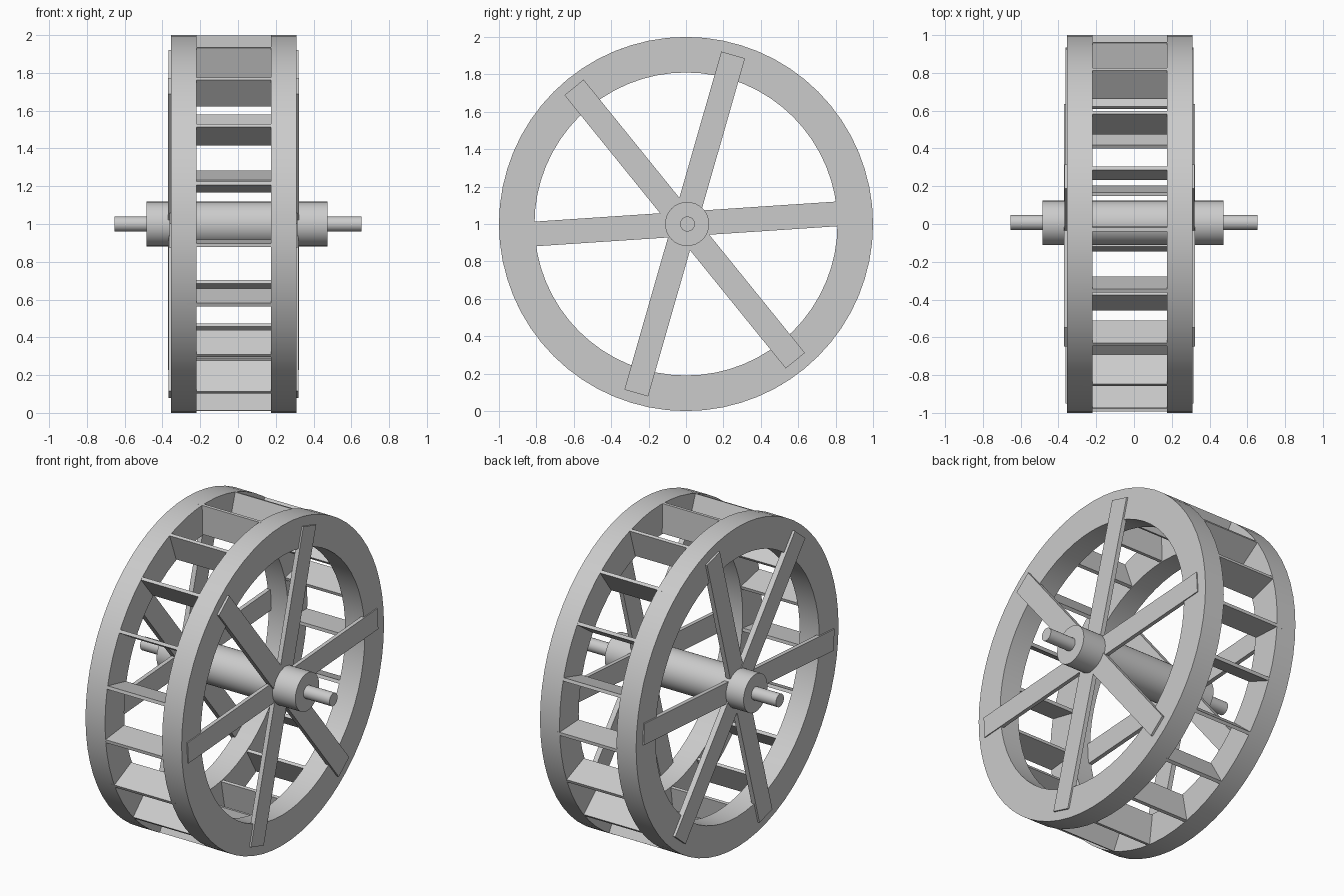
import bpy, bmesh, math
from mathutils import Matrix

cube = bpy.data.objects.get("Cube")
if cube:
    bpy.data.objects.remove(cube, do_unlink=True)

AXLE_Z = 1.0
grey = bpy.data.materials.new("plain grey")
grey.use_nodes = True
COLOUR = (0.6, 0.6, 0.6, 1)
grey.diffuse_color = COLOUR
grey.node_tree.nodes["Principled BSDF"].inputs["Base Color"].default_value = COLOUR


def add_object(name, bm, smooth=False):
    bmesh.ops.recalc_face_normals(bm, faces=bm.faces)
    mesh = bpy.data.meshes.new(name)
    bm.to_mesh(mesh)
    bm.free()
    mesh.materials.append(grey)
    obj = bpy.data.objects.new(name, mesh)
    bpy.context.collection.objects.link(obj)
    if smooth:
        bpy.ops.object.select_all(action='DESELECT')
        obj.select_set(True)
        bpy.context.view_layer.objects.active = obj
        bpy.ops.object.shade_smooth_by_angle(angle=math.radians(30))
    return obj


def cylinder(name, x0, x1, radius, y=0.0, sides=32):
    bm = bmesh.new()
    place = Matrix.Translation(((x0 + x1) / 2, y, AXLE_Z)) @ Matrix.Rotation(math.pi / 2, 4, 'Y')
    bmesh.ops.create_cone(bm, cap_ends=True, segments=sides, radius1=radius,
                          radius2=radius, depth=x1 - x0, matrix=place)
    return add_object(name, bm, True)


def ring(name, x0, x1, inner, outer, sides=64):
    bm = bmesh.new()
    profile = [(x0, inner), (x1, inner), (x1, outer), (x0, outer)]
    loops = []
    for i in range(sides):
        a = math.tau * i / sides
        loops.append([bm.verts.new((x, r * math.cos(a), AXLE_Z + r * math.sin(a)))
                      for x, r in profile])
    for i, here in enumerate(loops):
        after = loops[(i + 1) % sides]
        for j in range(4):
            k = (j + 1) % 4
            bm.faces.new((here[j], here[k], after[k], after[j]))
    return add_object(name, bm, True)


def board(name, x0, x1, r0, r1, width, angle, y=0.0):
    """Flat board along a radius, turned about the axle."""
    bm = bmesh.new()
    place = (Matrix.Translation(((x0 + x1) / 2, y, AXLE_Z))
             @ Matrix.Rotation(math.radians(angle), 4, 'X')
             @ Matrix.Translation((0, (r0 + r1) / 2, 0))
             @ Matrix.Diagonal((x1 - x0, r1 - r0, width, 1)))
    bmesh.ops.create_cube(bm, size=1, matrix=place)
    return add_object(name, bm)


# Axle and hub
cylinder("axle", -0.655, 0.655, 0.04, 0.008)
cylinder("hub", -0.485, 0.475, 0.118, 0.006)

# Side rims
ring("right_rim", -0.355, -0.22, 0.81, 1.0)
ring("left_rim", 0.175, 0.31, 0.81, 1.0)

# Three crossing boards on the outside of each rim
for i, angle in enumerate((3.8, 74, 129)):
    step = 0.004 * i
    board(f"left_spoke_{i + 1}", 0.292, 0.316 + step, -0.94, 0.94, 0.132, angle, -0.007)
    board(f"right_spoke_{i + 1}", -0.363 - step, -0.337, -0.94, 0.94, 0.132, angle, -0.007)

# Paddles between the rims
PADDLES = 19
for i in range(PADDLES):
    board(f"paddle_{i + 1}", -0.27, 0.2, 0.815, 0.999, 0.02, 167.5 + i * 360 / PADDLES)
